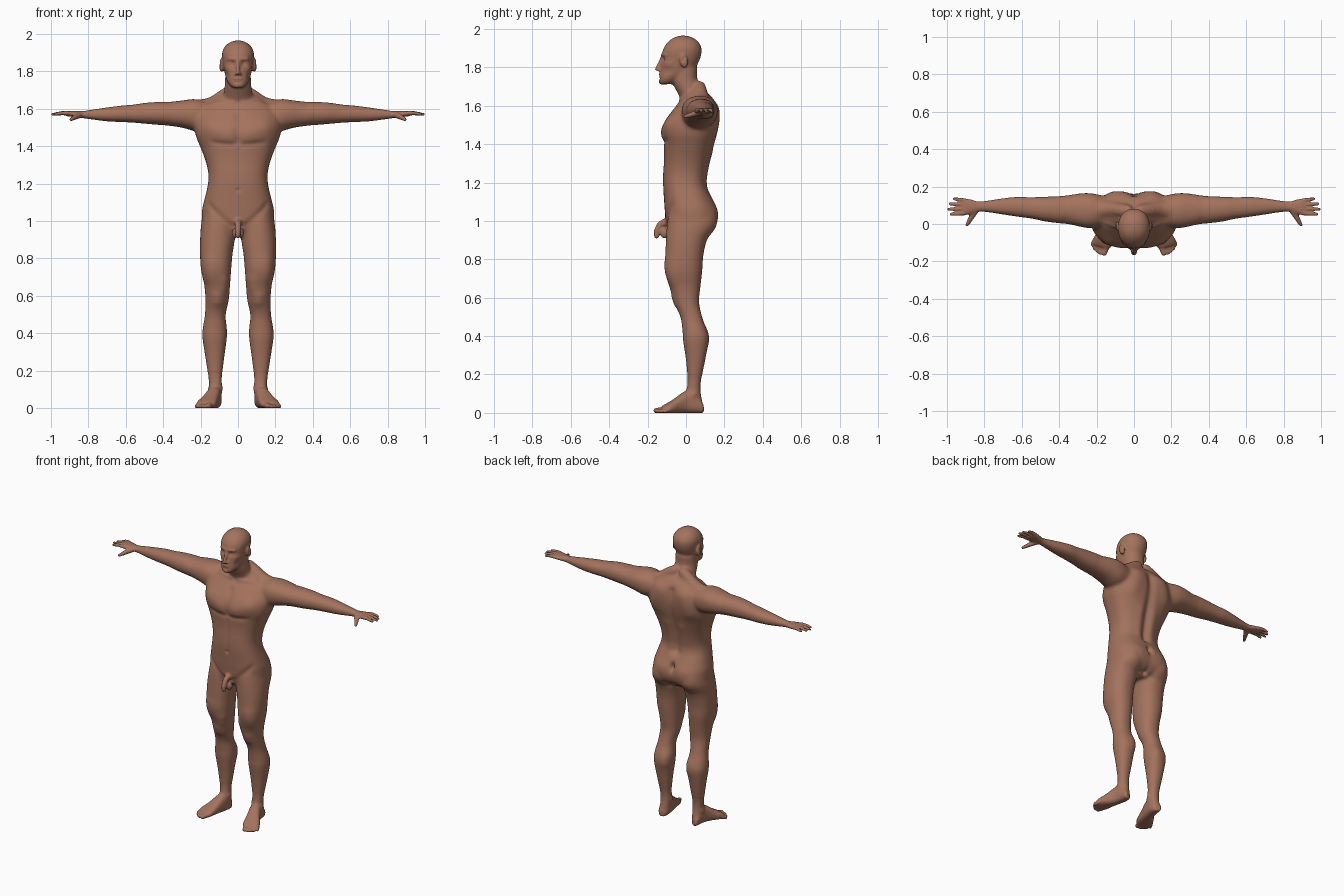
import bpy, bmesh, math
from mathutils import Vector, Matrix

bm = bmesh.new()


def smooth_rows(rows, steps=5):
    """Catmull-Rom interpolation of number rows."""
    out, n = [], len(rows)
    for i in range(n - 1):
        a, b, c, d = rows[max(i - 1, 0)], rows[i], rows[i + 1], rows[min(i + 2, n - 1)]
        for k in range(steps):
            t = k / steps
            out.append([0.5 * (2 * q + (r - p) * t + (2 * p - 5 * q + 4 * r - s) * t * t
                               + (3 * q - p - 3 * r + s) * t ** 3)
                        for p, q, r, s in zip(a, b, c, d)])
    out.append(list(rows[-1]))
    return out


def loft(rings, power=2.3, segs=40):
    """Closed skin over rings of (centre, u axis, v axis)."""
    sp = lambda w: math.copysign(abs(w) ** (2 / power), w)
    loops = []
    for c, u, v in rings:
        loops.append([bm.verts.new(c + u * sp(math.cos(2 * math.pi * k / segs))
                                   + v * sp(math.sin(2 * math.pi * k / segs)))
                      for k in range(segs)])
    for a, b in zip(loops, loops[1:]):
        for k in range(segs):
            j = (k + 1) % segs
            bm.faces.new((a[k], a[j], b[j], b[k]))
    bm.faces.new(loops[0])
    bm.faces.new(loops[-1])


def column(rows, side=1, power=2.3):
    """Upright loft from rows of (z, x_in, x_out, y_front, y_back)."""
    loft([(Vector((side * (a + b) / 2, (f + k) / 2, z)), Vector(((b - a) / 2, 0, 0)),
           Vector((0, (k - f) / 2, 0))) for z, a, b, f, k in smooth_rows(rows)], power)


def ball(c, r, rot=0.0):
    m = Matrix.Translation(c) @ Matrix.Rotation(rot, 4, 'X') @ Matrix.Diagonal((*r, 1))
    bmesh.ops.create_uvsphere(bm, u_segments=24, v_segments=14, radius=1, matrix=m)


def chain(pts, side=1):
    """Tapered rounded tube through (x, y, z, radius) points."""
    pts = [(Vector((side * x, y, z)), r) for x, y, z, r in pts]
    for p, r in pts:
        ball(p, (r, r, r))
    for (p, r), (q, s) in zip(pts, pts[1:]):
        d = q - p
        m = Matrix.Translation((p + q) / 2) @ d.to_track_quat('Z', 'Y').to_matrix().to_4x4()
        bmesh.ops.create_cone(bm, cap_ends=True, segments=24, radius1=r, radius2=s,
                              depth=d.length, matrix=m)


def centred(rows):
    return [(z, -w, w, f, b) for z, w, f, b in rows]


# torso
column(centred([
    (.92, .11, -.06, .09), (.98, .183, -.10, .15), (1.05, .194, -.11, .162),
    (1.12, .18, -.115, .138), (1.19, .163, -.12, .108), (1.25, .158, -.12, .112),
    (1.32, .172, -.115, .126), (1.40, .202, -.116, .148), (1.46, .226, -.12, .163),
    (1.53, .232, -.105, .172), (1.60, .205, -.055, .165), (1.65, .14, -.015, .135),
    (1.68, .09, 0, .10)]), power=2.5)
# neck
column(centred([(1.58, .09, -.02, .14), (1.64, .085, -.03, .125), (1.69, .075, -.055, .085),
                (1.74, .07, -.075, .06), (1.80, .068, -.07, .06)]), power=2.1)
# head
column(centred([
    (1.716, .026, -.132, -.075), (1.73, .044, -.14, -.045), (1.76, .062, -.138, .01),
    (1.79, .07, -.134, .045), (1.82, .076, -.13, .06), (1.85, .081, -.126, .074),
    (1.88, .085, -.124, .081), (1.91, .083, -.113, .08), (1.94, .068, -.09, .062),
    (1.96, .042, -.062, .032), (1.97, .012, -.03, 0)]), power=2.2)
# nose
chain([(0, -.122, 1.862, .008), (0, -.138, 1.825, .009), (0, -.151, 1.795, .011)])
# groin
chain([(0, -.10, 1.0, .022), (0, -.135, .985, .017), (0, -.152, .95, .016), (0, -.153, .925, .014)])

for s in (1, -1):
    # ears and nostrils
    ball((s * .088, -.012, 1.838), (.013, .022, .038), .2)
    ball((s * .012, -.137, 1.79), (.009, .012, .009))
    ball((s * .014, -.112, .94), (.018, .022, .028))
    # trapezius
    chain([(.035, .07, 1.70, .034), (.14, .08, 1.62, .046), (.24, .07, 1.595, .052)], s)
    # legs
    column([
        (1.05, .03, .185, -.09, .145), (.98, .012, .198, -.10, .15), (.90, .018, .203, -.105, .108),
        (.82, .03, .203, -.108, .09), (.74, .037, .197, -.108, .084), (.66, .043, .18, -.083, .075),
        (.58, .05, .174, -.058, .068), (.50, .066, .177, -.028, .085), (.43, .06, .188, -.018, .11),
        (.38, .06, .19, -.015, .117), (.28, .073, .175, 0, .10), (.18, .085, .16, .008, .08),
        (.12, .086, .155, .002, .076), (.06, .087, .154, -.01, .085), (.02, .09, .15, 0, .08)], s, 2.2)
    # foot, rows of (x, y, half width, top height)
    loft([(Vector((s * x, y, h / 2 + .003)), Vector((w * .96, s * 0, 0)) + Vector((0, s * w * .28, 0)),
           Vector((0, 0, h / 2)))
          for x, y, w, h in smooth_rows([
              (.12, .09, .016, .04), (.12, .078, .028, .065), (.121, .05, .035, .095),
              (.13, 0, .038, .115), (.145, -.04, .043, .09), (.16, -.075, .051, .064),
              (.171, -.105, .053, .046), (.178, -.122, .045, .034)])], 2.6)
    # toes
    for x, y, dx, dy, r in [(.143, -.115, .016, -.042, .014), (.163, -.115, .018, -.04, .0105),
                            (.181, -.108, .016, -.036, .0105), (.197, -.098, .015, -.032, .010),
                            (.211, -.085, .013, -.026, .010)]:
        chain([(x, y, .02, r * 1.1), (x + dx, y + dy, r + .002, r)], s)
    # arm and palm, rows of (x, y, z, half depth, half height)
    loft([(Vector((s * x, y, z)), Vector((0, a, 0)), Vector((0, 0, b)))
          for x, y, z, a, b in smooth_rows([
              (.13, .07, 1.57, .07, .06), (.22, .07, 1.57, .093, .085), (.30, .075, 1.575, .086, .072),
              (.38, .078, 1.578, .073, .064), (.48, .082, 1.58, .063, .057), (.56, .087, 1.578, .056, .048),
              (.62, .092, 1.577, .053, .044), (.70, .094, 1.574, .043, .037), (.78, .094, 1.573, .031, .026),
              (.83, .093, 1.573, .027, .019), (.87, .092, 1.576, .039, .017), (.905, .092, 1.578, .045, .015),
              (.925, .092, 1.578, .042, .011)])], 2.2)
    # fingers
    for y0, y1, tip in [(.127, .134, .962), (.104, .107, .985), (.08, .08, .992), (.057, .052, .978)]:
        chain([(.905, y0, 1.58, .0115), ((.905 + tip) / 2, (y0 + y1) / 2, 1.581, .0105),
               (tip, y1, 1.574, .0085)], s)
    # thumb
    chain([(.845, .072, 1.57, .016), (.87, .035, 1.56, .0145), (.884, .01, 1.552, .012),
           (.893, -.006, 1.547, .0095)], s)

bmesh.ops.recalc_face_normals(bm, faces=bm.faces)

# fuse all parts into one skin
mesh = bpy.data.meshes.new("body_parts")
bm.to_mesh(mesh)
bm.free()
body = bpy.data.objects.new("body", mesh)
bpy.context.collection.objects.link(body)
mod = body.modifiers.new("fuse", 'REMESH')
mod.mode = 'VOXEL'
mod.voxel_size = .0052
bpy.context.view_layer.update()
skin = bpy.data.meshes.new_from_object(body.evaluated_get(bpy.context.evaluated_depsgraph_get()))
body.modifiers.clear()
body.data = skin

bm = bmesh.new()
bm.from_mesh(skin)


def relax(rule, times):
    vs = [v for v in bm.verts if rule(abs(v.co.x), v.co.y, v.co.z)]
    for _ in range(times):
        bmesh.ops.smooth_vert(bm, verts=vs, factor=.5, use_axis_x=True, use_axis_y=True, use_axis_z=True)


# blend the joints, then everything lightly
relax(lambda x, y, z: x < .42 and 1.03 < z < 1.69, 30)
relax(lambda x, y, z: .8 < z < 1.06 and (y > -.095 or x > .05), 18)
relax(lambda x, y, z: .05 < z < .2 and y > -.08, 14)
relax(lambda x, y, z: z > 1.67 and y > -.1 and x < .07, 12)
relax(lambda x, y, z: True, 3)

# sculpt strokes: (start, end, radius, height), mirrored in x
FACE = [
    ((.034, -.122, 1.846), (.034, -.122, 1.846), .014, -.012),
    ((.034, -.115, 1.846), (.034, -.115, 1.846), .009, .006),
    ((.012, -.125, 1.869), (.05, -.11, 1.87), .009, .006),
    ((0, -.138, 1.765), (.016, -.134, 1.762), .009, .006),
    ((0, -.144, 1.761), (.024, -.134, 1.759), .0045, -.005),
    ((0, -.14, 1.745), (.012, -.137, 1.745), .007, -.004),
    ((0, -.14, 1.727), (0, -.14, 1.727), .013, .004),
    ((.055, -.10, 1.82), (.06, -.08, 1.825), .016, .004),
    ((.06, -.09, 1.785), (.05, -.10, 1.775), .016, -.004),
    ((.1, -.014, 1.842), (.1, -.01, 1.852), .009, -.006),
]
TORSO = [
    ((.06, -.115, 1.47), (.14, -.10, 1.50), .05, .013),
    ((.03, -.12, 1.412), (.14, -.11, 1.42), .016, -.006),
    ((0, -.12, 1.42), (0, -.08, 1.58), .018, -.008),
    ((0, -.12, 1.17), (0, -.12, 1.38), .014, -.003),
    ((0, -.12, 1.17), (0, -.12, 1.17), .009, -.007),
    ((.03, -.03, 1.635), (.18, 0, 1.645), .014, .005),
    ((0, .11, 1.18), (0, .17, 1.60), .03, -.018),
    ((.1, .16, 1.58), (.13, .16, 1.48), .05, .011),
    ((.045, .11, 1.2), (.05, .14, 1.35), .03, .005),
    ((0, .16, 1.10), (0, .10, .94), .016, -.03),
    ((.09, .15, 1.04), (.09, .14, 1.0), .06, .011),
    ((.04, .10, .925), (.14, .09, .93), .02, -.007),
    ((.16, -.08, 1.09), (.04, -.10, .98), .018, -.006),
]
LIMBS = [
    ((.11, -.055, .575), (.11, -.06, .60), .03, .008),
    ((.07, -.08, .68), (.07, -.08, .65), .035, .007),
    ((.15, -.09, .78), (.16, -.08, .70), .04, .005),
    ((.09, .11, .42), (.09, .11, .38), .035, .006),
    ((.158, .04, .10), (.158, .04, .10), .018, .007),
    ((.083, .03, .11), (.083, .03, .11), .018, .006),
    ((.27, .02, 1.61), (.27, .14, 1.61), .05, .004),
    ((.40, .02, 1.58), (.47, .03, 1.575), .04, .005),
    ((.36, .03, 1.62), (.36, .12, 1.62), .02, -.004),
]
for a, b, rad, amt in FACE + TORSO + LIMBS:
    bm.normal_update()
    a, b = Vector(a), Vector(b)
    d = b - a
    ll = d.length_squared or 1
    reach = rad * 2.4
    lo, hi = min(a.z, b.z) - reach, max(a.z, b.z) + reach
    for v in bm.verts:
        if lo < v.co.z < hi:
            p = Vector((abs(v.co.x), v.co.y, v.co.z))
            t = min(max((p - a).dot(d) / ll, 0), 1)
            q = (p - a - d * t).length
            if q < reach:
                v.co += v.normal * amt * math.exp(-(q / rad) ** 2)
relax(lambda x, y, z: True, 1)

# flat soles on the ground
for v in bm.verts:
    v.co.z = max(v.co.z - .004, 0)
for f in bm.faces:
    f.smooth = True
bm.to_mesh(skin)
bm.free()

mat = bpy.data.materials.new("warm_brown_skin")
mat.diffuse_color = (.37, .17, .11, 1)
skin.materials.clear()
skin.materials.append(mat)
